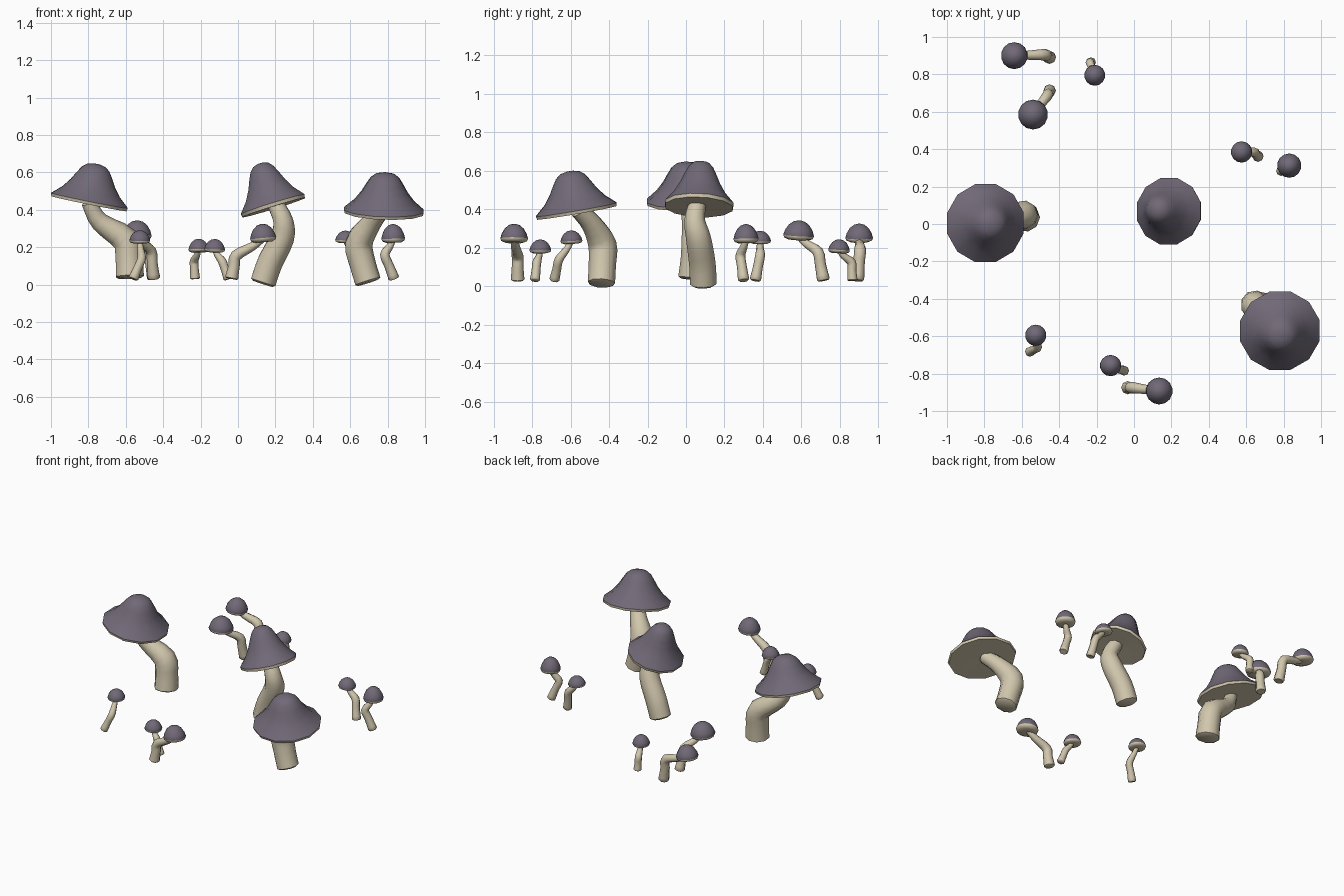
import bpy, bmesh, math
from mathutils import Vector

if "Cube" in bpy.data.objects:
    bpy.data.objects.remove(bpy.data.objects["Cube"])

def material(name, rgb):
    m = bpy.data.materials.new(name)
    m.diffuse_color = (*rgb, 1)
    m.use_nodes = True
    m.node_tree.nodes["Principled BSDF"].inputs["Base Color"].default_value = m.diffuse_color
    return m

PURPLE = material("dusky_purple", (0.165, 0.142, 0.185))
CREAM = material("pale_cream", (0.64, 0.57, 0.42))

def finish(bm, name, angle):
    bmesh.ops.recalc_face_normals(bm, faces=bm.faces)
    me = bpy.data.meshes.new(name)
    bm.to_mesh(me)
    bm.free()
    for m in (PURPLE, CREAM):
        me.materials.append(m)
    for p in me.polygons:
        p.use_smooth = True
    me.set_sharp_from_angle(angle=math.radians(angle))
    ob = bpy.data.objects.new(name, me)
    bpy.context.collection.objects.link(ob)
    return ob

def skin(bm, rings, first_cream=0):
    """Join rings of vertices; bands from first_cream on are cream."""
    for k, (a, b) in enumerate(zip(rings, rings[1:])):
        n = len(a)
        for i in range(n):
            f = bm.faces.new((a[i], a[(i + 1) % n], b[(i + 1) % n], b[i]))
            f.material_index = 1 if k >= first_cream else 0
    for ring, idx in ((rings[0], 0 if first_cream else 1), (rings[-1], 1)):
        bm.faces.new(ring).material_index = idx

def cap(name, centre, apex, radius, profile, first_cream, sides):
    """Lathe along the axis from rim centre to apex; profile in radius/height units."""
    c, axis = Vector(centre), Vector(apex) - Vector(centre)
    h = axis.length
    q = Vector((0, 0, 1)).rotation_difference(axis)
    bm = bmesh.new()
    rings = []
    for r, z in profile:
        ring = []
        for i in range(sides):
            t = math.tau * (i + 0.5) / sides
            ring.append(bm.verts.new(c + q @ Vector(
                (r * radius * math.cos(t), r * radius * math.sin(t), z * h))))
        rings.append(ring)
    skin(bm, rings, first_cream)
    finish(bm, name, 50)

def stem(name, path, sides, steps=3):
    """Tapered tube through (x, y, z, radius) points, Catmull-Rom smoothed."""
    p = [Vector(v) for v in path]
    p = [2 * p[0] - p[1]] + p + [2 * p[-1] - p[-2]]
    pts = []
    for k in range(1, len(p) - 2):
        a, b, c, d = p[k - 1:k + 3]
        for s in range(steps):
            t = s / steps
            pts.append(0.5 * (2 * b + (c - a) * t + (2 * a - 5 * b + 4 * c - d) * t * t
                              + (3 * b - a - 3 * c + d) * t ** 3))
    pts.append(p[-2])
    # slightly rounded foot
    foot = pts[0].copy()
    foot[3] *= 0.8
    pts[0] = pts[0] + (pts[1] - pts[0]) * 0.25
    pts.insert(0, foot)
    bm = bmesh.new()
    rings = []
    for k, v in enumerate(pts):
        tan = (pts[min(k + 1, len(pts) - 1)] - pts[max(k - 1, 0)]).to_3d()
        q = Vector((0, 0, 1)).rotation_difference(tan)
        rings.append([bm.verts.new(v.to_3d() + q @ Vector(
            (v[3] * math.cos(math.tau * i / sides), v[3] * math.sin(math.tau * i / sides), 0)))
            for i in range(sides)])
    skin(bm, rings)
    finish(bm, name, 50)

# Profiles: bell for large caps, dome with rounded underside for small ones
BELL = [(0.08, 1.0), (0.24, 0.96), (0.36, 0.86), (0.47, 0.68), (0.58, 0.48),
        (0.75, 0.25), (1.0, 0.02), (0.98, -0.06), (0.9, -0.06), (0.15, -0.04)]
DOME = [(0.1, 1.0), (0.38, 0.93), (0.68, 0.7), (0.9, 0.35), (1.0, 0.02),
        (0.93, -0.15), (0.65, -0.26), (0.2, -0.26)]

# Large mushrooms: rim centre, apex, radius, stem path
LARGE = [
    ((-0.795, 0.005, 0.445), (-0.755, 0.0, 0.645), 0.216,
     [(-0.58, 0.035, 0.035, 0.078), (-0.585, 0.045, 0.14, 0.074), (-0.605, 0.05, 0.24, 0.074),
      (-0.74, 0.03, 0.335, 0.052), (-0.80, 0.005, 0.44, 0.04)]),
    ((0.187, 0.068, 0.425), (0.118, 0.078, 0.648), 0.184,
     [(0.13, 0.09, 0.005, 0.07), (0.17, 0.085, 0.12, 0.07), (0.235, 0.065, 0.25, 0.066),
      (0.24, 0.045, 0.34, 0.055), (0.20, 0.06, 0.43, 0.045)]),
    ((0.78, -0.57, 0.395), (0.787, -0.605, 0.598), 0.22,
     [(0.695, -0.44, 0.01, 0.072), (0.665, -0.435, 0.11, 0.072), (0.645, -0.435, 0.22, 0.075),
      (0.71, -0.49, 0.325, 0.055), (0.77, -0.56, 0.4, 0.045)]),
]
for n, (c, a, r, path) in enumerate(LARGE, 1):
    cap(f"large_cap_{n}", c, a, r, BELL, 6, 12)
    stem(f"large_stem_{n}", path, 9)

# Small mushrooms: rim centre, cap height, cap radius, foot, elbow, stem radius
SMALL = [
    ((-0.64, 0.90, 0.25), 0.075, 0.072, (-0.45, 0.89, 0.03), (-0.48, 0.905, 0.19), 0.036),
    ((-0.54, 0.585, 0.262), 0.08, 0.08, (-0.45, 0.715, 0.03), (-0.465, 0.685, 0.18), 0.034),
    ((-0.21, 0.795, 0.187), 0.057, 0.056, (-0.23, 0.865, 0.03), (-0.235, 0.86, 0.125), 0.027),
    ((0.575, 0.385, 0.235), 0.053, 0.057, (0.665, 0.36, 0.03), (0.64, 0.385, 0.16), 0.03),
    ((0.83, 0.312, 0.245), 0.078, 0.065, (0.835, 0.30, 0.03), (0.785, 0.283, 0.16), 0.03),
    ((-0.525, -0.595, 0.235), 0.055, 0.057, (-0.56, -0.685, 0.03), (-0.515, -0.66, 0.14), 0.027),
    ((-0.125, -0.757, 0.187), 0.056, 0.057, (-0.05, -0.785, 0.03), (-0.085, -0.775, 0.125), 0.027),
    ((0.135, -0.893, 0.247), 0.077, 0.072, (-0.035, -0.875, 0.03), (-0.01, -0.875, 0.155), 0.036),
]
for n, (c, h, r, foot, elbow, w) in enumerate(SMALL, 1):
    c, foot, elbow = Vector(c), Vector(foot), Vector(elbow)
    lean = (c - elbow) * Vector((1, 1, 0))
    apex = c + Vector((0, 0, h)) - lean * 0.05
    cap(f"small_cap_{n}", c, apex, r, DOME, 4, 14)
    bend = elbow.lerp(c, 0.6) - Vector((0, 0, 0.006))
    stem(f"small_stem_{n}", [(*foot, w), (*foot.lerp(elbow, 0.55), w * 0.85), (*elbow, w * 0.85),
                             (*bend, w * 0.65), (*c, w * 0.5)], 8)
